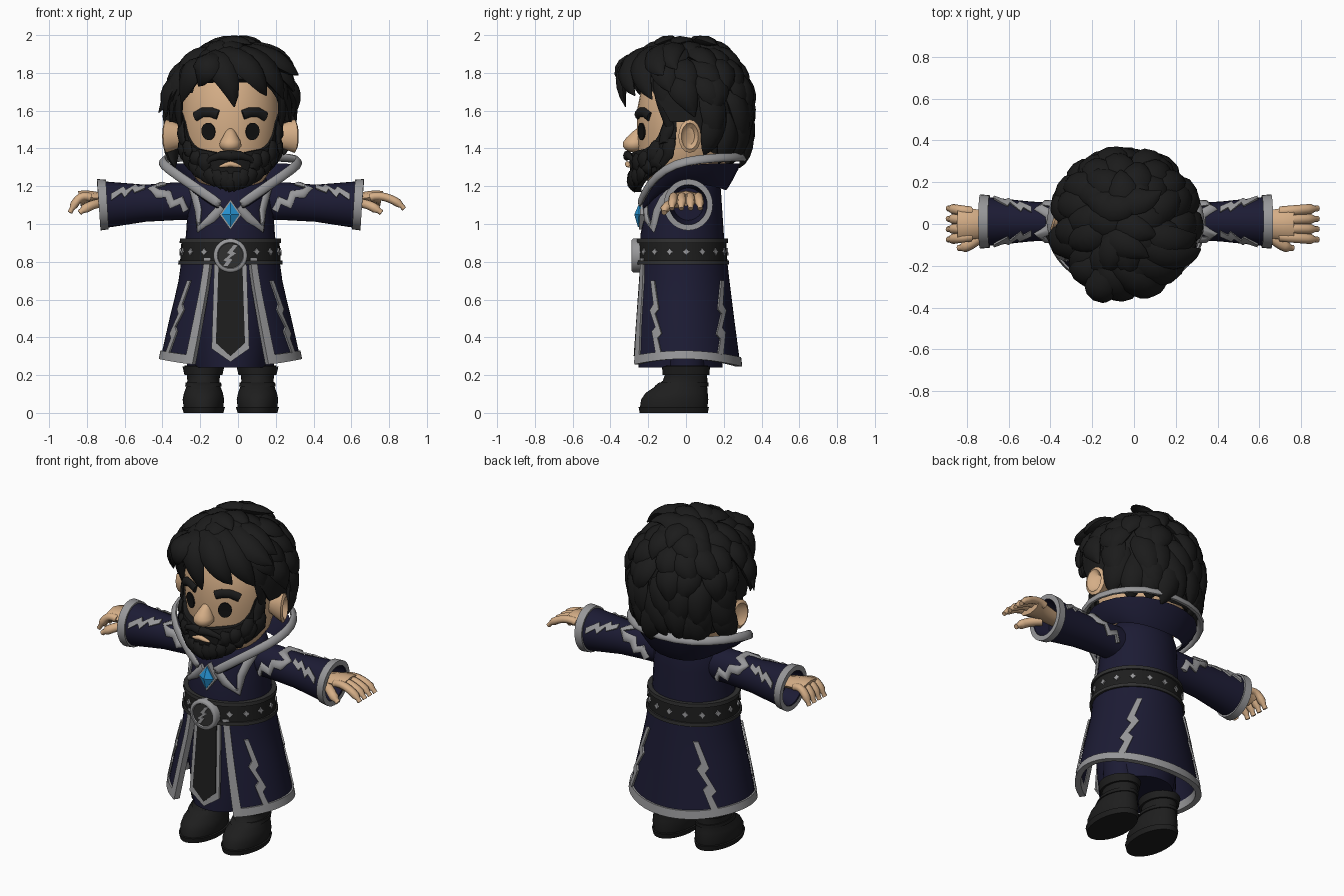
import bpy, bmesh, random
from math import sin, cos, pi, asin
from mathutils import Vector as V

random.seed(4)
cube = bpy.data.objects.get("Cube")
if cube:
    bpy.data.objects.remove(cube)
CENTRE_X = -0.04


def material(name, *rgb):
    m = bpy.data.materials.new(name)
    m.use_nodes = True
    m.diffuse_color = (*rgb, 1)
    m.node_tree.nodes["Principled BSDF"].inputs["Base Color"].default_value = (*rgb, 1)
    return m


HAIR = material("hair black", .011, .011, .011)
NAVY = material("robe navy", .0115, .011, .034)
GREY = material("trim grey", .31, .31, .32)
SKIN = material("skin", .66, .42, .24)
GEM = material("gem blue", .02, .29, .64)
LEATHER = material("leather black", .013, .013, .013)
RIM = material("belt rim dark grey", .03, .03, .03)
EYE = material("eye black", .006, .006, .006)


def make(name, mat, *pieces, angle=50):
    """Merge (verts, faces) pieces into one object."""
    verts, faces = [], []
    for v, f in pieces:
        n = len(verts)
        verts += v
        faces += [[i + n for i in face] for face in f]
    me = bpy.data.meshes.new(name)
    me.from_pydata([tuple(v) for v in verts], [], faces)
    me.materials.append(mat)
    bm = bmesh.new()
    bm.from_mesh(me)
    bmesh.ops.triangulate(bm, faces=[f for f in bm.faces if len(f.verts) > 4])
    bmesh.ops.recalc_face_normals(bm, faces=bm.faces)
    bm.to_mesh(me)
    bm.free()
    ob = bpy.data.objects.new(name, me)
    ob.location.x = CENTRE_X
    bpy.context.collection.objects.link(ob)
    for o in bpy.context.selected_objects:
        o.select_set(False)
    ob.select_set(True)
    bpy.context.view_layer.objects.active = ob
    bpy.ops.object.shade_smooth_by_angle(angle=angle * pi / 180)
    return ob


def mirror(piece):
    return [V((-p[0], p[1], p[2])) for p in piece[0]], piece[1]


def pair(name, mat, *pieces):
    make("left_" + name, mat, *pieces)
    make("right_" + name, mat, *map(mirror, pieces))


def loft(rings, cap=True):
    n, m = len(rings[0]), len(rings)
    faces = [[i*n + j, i*n + (j+1) % n, (i+1)*n + (j+1) % n, (i+1)*n + j]
             for i in range(m - 1) for j in range(n)]
    if cap:
        faces += [list(range(n)), list(range((m - 1)*n, m*n))]
    return [p for r in rings for p in r], faces


def interp(table, t):
    for a, b in zip(table, table[1:]):
        if t <= b[0] or b is table[-1]:
            k = min(1, max(0, (t - a[0]) / (b[0] - a[0])))
            return [p + (q - p)*k for p, q in zip(a[1:], b[1:])]


def surface(*profile):
    """Upright body from rows (z, y centre, x radius, y radius); angle 0 is the front."""
    def f(a, z, off=0):
        cy, rx, ry = interp(profile, z)
        return V(((rx + off)*sin(a), cy - (ry + off)*cos(a), z))
    f.rows = [r[0] for r in profile]
    return f


def spread(a, b, n):
    return [a + (b - a)*i/(n - 1) for i in range(n)]


TURN = spread(0, 2*pi, 33)[:-1]


def lathe(f):
    return loft([[f(a, z) for a in TURN] for z in f.rows])


def band(f, z0, z1, off, depth=.02):
    return loft([[f(a, z, o) for a in TURN] for z, o in ((z0, -depth), (z0, off), (z1, off), (z1, -depth))], False)


def sheet(P, us, vs, lo, hi):
    """Thick open patch over P(u, v, offset)."""
    n = len(us)
    v, f = loft([[P(u, w, hi) for u in us] + [P(u, w, lo) for u in us[::-1]] for w in vs], False)
    for base in (0, (len(vs) - 1)*2*n):
        f += [[base + k for k in (j, j+1, 2*n-2-j, 2*n-1-j)] for j in range(n - 1)]
    return v, f


def plate(P, outline, lo, hi):
    return loft([[P(u, v, o) for u, v in outline] for o in (lo, hi)])


BOLT = [(-.2, 1), (.15, 1), (.68, .62), (.42, .56), (.98, .27), (.72, .21), (1, 0),
        (.62, 0), (.25, .31), (.5, .37), (-.05, .61), (.22, .69)]


def bolt(P, u, v, du, dv):
    return plate(P, [(u + (x - .4)*du, v + y*dv) for x, y in BOLT], .003, .0125)


def strand(pts, w, t, centre, shape=None):
    """Flattened tube along points, facing away from a centre."""
    rings = []
    for i, p in enumerate(pts):
        k = shape(i/(len(pts) - 1)) if shape else 1
        tan = (pts[min(i + 1, len(pts) - 1)] - pts[max(i - 1, 0)]).normalized()
        side = tan.cross(p - centre).normalized()
        up = side.cross(tan)
        rings.append([p + side*w*k*cos(a) + up*t*k*sin(a) for a in spread(0, 2*pi, 9)[:-1]])
    return loft(rings)


def bezier(a, b, c, d, n=9):
    a, b, c, d = map(V, (a, b, c, d))
    return [a*(1-t)**3 + b*3*t*(1-t)**2 + c*3*t*t*(1-t) + d*t**3 for t in spread(0, 1, n)]


def leaf(t):
    return .05 + .95*sin(pi*(.2 + .8*t))**.85 if t < .99 else .05


def digit(t):
    return 1 if t < .8 else .6


# Head, nose, ears
head = surface((1.15, -.02, .1, .1), (1.22, -.03, .17, .17), (1.3, -.02, .225, .225), (1.4, -.01, .25, .245),
               (1.5, -.01, .262, .25), (1.6, -.01, .262, .25), (1.7, 0, .25, .24), (1.8, 0, .2, .2), (1.88, 0, .1, .1))
nose = surface((1.382, -.275, .02, .02), (1.392, -.275, .042, .045), (1.412, -.275, .058, .06), (1.435, -.272, .056, .06),
               (1.458, -.265, .042, .05), (1.485, -.252, .028, .035), (1.51, -.24, .012, .015))
make("head", SKIN, lathe(head))
make("nose", SKIN, lathe(nose))
EAR = ((.24, .03, .05), (.3, .05, .075), (.338, .06, .088), (.348, .045, .07), (.32, .025, .045))
pair("ear", SKIN, loft([[V((x - .3*ry*cos(a), .02 + ry*cos(a), 1.465 + rz*sin(a))) for a in TURN[::2]] for x, ry, rz in EAR]))
pair("eye", EYE, plate(head, [(.46 + .15*cos(a), 1.49 + .046*sin(a)) for a in TURN[::2]], 0, .008))
BROW = ((.25, 1.578), (.4, 1.592), (.58, 1.592), (.77, 1.568))
pair("eyebrow", HAIR, strand([head(a, z, .005) for a, z in BROW], .026, .016, V((0, 0, 1.58))))

# Beard: shell, clumps along the jaw, moustache, lips
beard = surface((1.15, -.19, .09, .075), (1.2, -.15, .15, .135), (1.28, -.06, .222, .235),
                (1.36, -.03, .256, .272), (1.45, -.015, .265, .26), (1.6, -.01, .268, .255))
TOP = ((0, 1.365), (.45, 1.385), (.8, 1.4), (1, 1.44), (1.15, 1.55), (1.45, 1.62))
LOW = ((0, 1.17), (.6, 1.2), (1.2, 1.29), (1.45, 1.36))


def beard_patch(a, v, off):
    lo, hi = interp(LOW, abs(a))[0], interp(TOP, abs(a))[0]
    return beard(a, lo + (hi - lo)*v, off)


def jaw(a, v0, v1):
    pts = [beard_patch(a + .1*t*random.uniform(-1, 1), v0 + (v1 - v0)*t, .01*sin(pi*t)) for t in spread(0, 1, 6)]
    return strand(pts, .036, .016, V((0, 0, 1.35)), leaf)


make("beard", HAIR, sheet(beard_patch, spread(-1.42, 1.42, 31), spread(0, 1, 8), -.04, 0),
     *[jaw(a, .5, -.04) for a in spread(-1.3, 1.3, 15)], *[jaw(a, .9, .3) for a in spread(-1.25, 1.25, 12) if abs(a) > .4])
pair("moustache", HAIR, strand([beard(a, z, .01) for a, z in ((-.02, 1.362), (.2, 1.364), (.42, 1.345), (.65, 1.3))],
                               .028, .022, V((0, 0, 1.33)), lambda t: 1 - .7*t))
make("lips", SKIN, strand([beard(a, 1.318 - abs(a)*.06, .01) for a in spread(-.24, .24, 7)], .015, .016, V((0, 0, 1.32)),
                          lambda t: .4 + .6*sin(pi*t)))

# Hair: cap, overlapping clumps, swept fringe
ELMIN = ((0, .45), (.8, .42), (1.1, .05), (1.3, -.25), (1.75, -.25), (2, -.7), (3.2, -.84))


def scalp(az, el, k):
    rx, ry, h = (cos(el)**1.12, cos(el)**.75, .29) if el > 0 else (cos(el)**.4, cos(el)**.4, .4)
    return V((.32*k*rx*sin(az), -.315*k*ry*cos(az), 1.64 + h*k*sin(el)))


def cap(az, v, off):
    low = interp(ELMIN, abs(az))[0]
    return scalp(az, low + (1.57 - low)*v, 1 + off)


def clump(az, el):
    drift = random.uniform(-.25, .4)
    lift = random.uniform(.01, .1)
    pts = [scalp(az + drift*t, el + .3 - .72*t, .97 + .08*sin(pi*t*.8) + lift*t) for t in spread(0, 1, 8)]
    return strand(pts, .075, .038, V((0, 0, 1.6)), leaf)


clumps = []
for row, (el, n) in enumerate(((1.25, 8), (.95, 12), (.6, 15), (.25, 16), (-.08, 16), (-.3, 16), (-.46, 17))):
    for i in range(n):
        az = (i + .5*(row % 2))*2*pi/n - pi + random.uniform(-.1, .1)
        if el - .36 >= interp(ELMIN, abs(az))[0] - .14:
            clumps.append(clump(az, el))
crown = [strand(bezier((x - .1, y + .02, 1.89), (x - .03, y - .02, 1.965), (x + .06, y - .03, 1.985), (x + .13, y + d, 1.95)),
                .07, .035, V((0, 0, 1.6)), leaf) for x, y, d in ((-.05, .09, .05), (.02, 0, -.06), (.04, .12, .04), (-.02, -.08, -.08))]
make("hair", HAIR, sheet(cap, spread(-pi, pi, 49), spread(0, 1, 10), -.12, .02), *clumps, *crown)
FRINGE = [((-.12, -.18, 1.88), (-.08, -.33, 1.89), (.01, -.37, 1.76), (.02, -.32, 1.62)),
          ((-.08, -.18, 1.9), (.08, -.33, 1.9), (.15, -.34, 1.76), (.19, -.27, 1.68)),
          ((0, -.15, 1.92), (.17, -.27, 1.89), (.25, -.25, 1.77), (.28, -.18, 1.66)),
          ((.05, -.08, 1.93), (.2, -.18, 1.92), (.3, -.17, 1.83), (.36, -.12, 1.79)),
          ((.08, -.04, 1.93), (.2, -.1, 1.93), (.29, -.1, 1.88), (.34, -.05, 1.82)),
          ((-.1, -.2, 1.88), (-.13, -.36, 1.87), (-.13, -.36, 1.79), (-.17, -.29, 1.73)),
          ((-.12, -.16, 1.86), (-.2, -.28, 1.85), (-.23, -.25, 1.76), (-.26, -.19, 1.64)),
          ((-.15, -.08, 1.86), (-.28, -.12, 1.82), (-.31, -.11, 1.7), (-.38, -.06, 1.59))]
make("fringe", HAIR, *[strand(bezier(*p), .075, .042, V((0, 0, 1.65)), leaf) for p in FRINGE])
pair("sideburn", HAIR, strand(bezier((.26, -.14, 1.8), (.29, -.13, 1.72), (.28, -.1, 1.6), (.26, -.085, 1.47)),
                              .05, .025, V((0, 0, 1.6)), leaf))

# Torso, collar, chest trim
torso = surface((.8, -.02, .25, .225), (.95, -.02, .235, .22), (1.1, -.01, .225, .2), (1.18, 0, .22, .185),
                (1.24, .02, .19, .15), (1.28, .02, .12, .1))
make("torso", NAVY, lathe(torso))
RIDGE = [(0, .32, 1.355), (.2, .285, 1.355), (.33, .15, 1.35), (.375, 0, 1.335), (.335, -.11, 1.295), (.21, -.2, 1.21), (.05, -.25, 1.1)]
ROOT = [(0, .2, 1.14), (.13, .18, 1.15), (.2, .1, 1.18), (.215, 0, 1.2), (.2, -.09, 1.17), (.14, -.17, 1.12), (.05, -.22, 1.06)]


def full(half):
    return [V((-x, y, z)) for x, y, z in half[:0:-1]] + [V(p) for p in half]


collar = make("collar", NAVY, loft([[a, a.lerp(b, .5) + V((0, 0, -.015)), b, a.lerp(b, .5) + V((0, 0, .015))]
                                    for a, b in zip(full(ROOT), full(RIDGE))]))
edge = make("collar_trim", GREY, strand(full(RIDGE), .028, .018, V((0, 0, 1.1))))
for ob in (collar, edge):
    ob.modifiers.new("soften", "SUBSURF").levels = 1
LAPEL = ((.045, 1.09), (.1, 1.03), (.165, .975), (.172, 1.07), (.19, 1.13), (.215, 1.19))
pair("lapel_trim", GREY, strand([torso(asin(x/.235), z, .005) for x, z in LAPEL], .025, .013, V((0, 0, 1.05))))


# Gem on a diamond setting
def front(x, z, off):
    return V((x, -.235 - (.8 - z)*.07 - off, z))


def diamond(w, h, z):
    return [(0, z - h), (w, z), (0, z + h), (-w, z)]


make("gem_setting", GREY, plate(front, diamond(.058, .08, 1.05), -.03, .027))
make("gem", GEM, loft([[front(x*k, 1.05 + (z - 1.05)*k, o) for x, z in diamond(.047, .067, 1.05)]
                       for k, o in ((1, .02), (1, .032), (.05, .055))]), angle=5)

# Sleeves, cuffs, sleeve bolts
ARM = ((.12, 1.125, .09, .1), (.3, 1.12, .09, .1), (.45, 1.11, .095, .098), (.69, 1.102, .12, .126))


def sleeve(a, x, off=0):
    cz, ry, rz = interp(ARM, x)
    return V((x + .03*sin(a)*max(0, x - .4), .012 - (ry + off)*cos(a), cz + (rz + off)*sin(a)))


sleeve.rows = [r[0] for r in ARM]
pair("sleeve", NAVY, loft([[sleeve(a, x, o) for a in TURN] for x, o in
                           [(x, 0) for x in sleeve.rows] + [(.69, -.02), (.6, -.03)]]))
pair("cuff", GREY, band(sleeve, .652, .697, .01))
HALF = [(.235, -.5), (.26, .05), (.31, -.15), (.33, .4), (.38, .45), (.42, .85), (.36, 1.2)]
mantle = [sleeve(a, x, .003) for x, a in HALF + [(x, pi - a) for x, a in HALF[::-1]]]
pair("mantle_trim", GREY, strand(mantle, .027, .013, V((.34, .012, 1.1))))
pair("sleeve_bolts", GREY, *[bolt(sleeve, u, .45, du, .18) for u, du in ((.65, .8), (pi - .65, -.8))])


# Hands: the right one is shorter and more curled
def hand(reach, drop):
    fingers = [strand(bezier((.74, y, 1.14), (.8, y*1.1, 1.165), (reach - .03, y*1.2, 1.14 - drop*.3), (reach, y*1.25, 1.14 - drop)),
                      .024, .022, V((.8, y, .9)), digit) for y in (-.06, -.02, .02, .06)]
    thumb = strand(bezier((.67, -.04, 1.11), (.73, -.09, 1.11), (.76, -.115, 1.09), (.8, -.115, 1.06)),
                   .027, .025, V((.7, 0, .9)), digit)
    palm = strand(bezier((.6, 0, 1.12), (.68, 0, 1.13), (.74, 0, 1.15), (.8, 0, 1.135)), .084, .04, V((.7, 0, .9)),
                  lambda t: .65 + .35*t)
    return [palm, thumb] + fingers


make("left_hand", SKIN, *hand(.92, .06))
make("right_hand", SKIN, *map(mirror, hand(.85, .08)))

# Coat skirt open at the front, with hem, edges and bolts
shape = surface((.25, -.012, .37, .3), (.5, -.015, .32, .27), (.7, -.015, .275, .245), (.88, -.02, .25, .23))


def skirt(a, z, off=0):
    p = shape(a, z, off)
    p.z += .04*sin(a)**2*max(0, (.6 - z)/.35)
    return p


def gap(z):
    return .42 + (.8 - z)*.27


def wrap(u, z, off):
    return skirt(gap(z) + (2*pi - 2*gap(z))*u, z, off)


make("coat_skirt", NAVY, sheet(wrap, spread(0, 1, 45), spread(.25, .88, 8), -.02, 0))
make("hem_trim", GREY, sheet(wrap, spread(0, 1, 45), (.245, .295), -.024, .01))
pair("coat_edge_trim", GREY, sheet(lambda u, z, o: skirt(gap(z) + u, z, o), (-.01, .06, .13), spread(.25, .82, 8), -.024, .01))
pair("skirt_bolts", GREY, *[bolt(skirt, a, z, d, .7 - z) for a, z, d in ((1.0, .29, .28), (2.4, .29, -.32))])
make("under_robe", NAVY, lathe(surface((.24, -.03, .19, .222), (.5, -.02, .24, .225), (.8, -.02, .24, .212))))


# Front tabard
def tab(w, tip):
    return [(-w, .82), (-w - .015, tip + .07), (0, tip), (w + .015, tip + .07), (w, .82)]


make("tabard_border", GREY, plate(front, tab(.085, .27), -.012, .002))
make("tabard", LEATHER, plate(front, tab(.062, .3), 0, .007))

# Belt, studs, buckle
belt = surface((.78, -.02, .268, .24), (.93, -.02, .258, .233))
make("belt", LEATHER, band(belt, .785, .92, 0, .04))
make("belt_rims", RIM, band(belt, .785, .806, .009), band(belt, .9, .922, .009))
make("belt_studs", GREY, *[plate(belt, [(a + .075*cos(t)*k, .853 + .02*sin(t)*k) for t, k in
                                        zip(spread(0, 2*pi, 9), (1, .6)*4)], -.002, .007) for a in spread(.55, 2*pi - .55, 15)])


def disc(rows):
    return loft([[V((r*sin(a), y, .833 + r*cos(a))) for a in TURN] for r, y in rows])


make("buckle", GREY, disc(((.09, -.23), (.09, -.28), (.082, -.288), (.07, -.288), (.066, -.278))))
make("buckle_face", RIM, disc(((.066, -.27), (.066, -.281))))
make("buckle_bolt", GREY, bolt(lambda x, z, o: V((x, -.276 - o, z)), 0, .778, -.065, .11))

# Boots and trouser legs
foot = surface((0, -.065, .105, .18), (.03, -.065, .114, .186), (.032, -.065, .105, .178), (.07, -.06, .11, .178),
               (.105, -.05, .103, .165), (.14, -.025, .09, .137), (.17, -.005, .085, .118), (.2, 0, .088, .112), (.25, 0, .1, .115))
leg = surface((.2, 0, .085, .095), (.4, 0, .09, .1))


def shifted(piece):
    return [p + V((.143, 0, 0)) for p in piece[0]], piece[1]


pair("boot", LEATHER, shifted(lathe(foot)), shifted(band(foot, .2, .245, .012)), shifted(band(foot, .14, .16, .007)))
pair("trouser_leg", NAVY, shifted(lathe(leg)))
